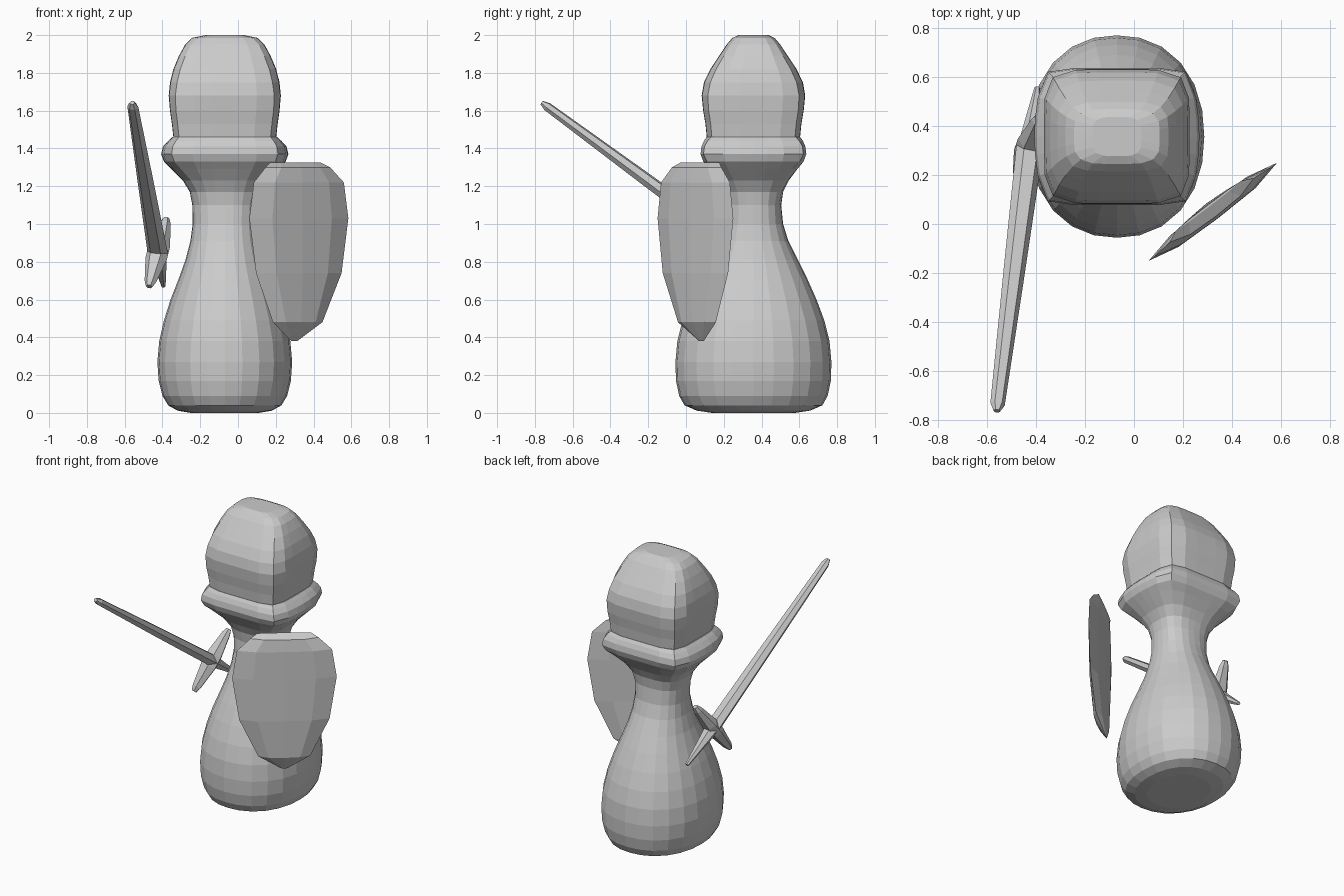
import bpy, bmesh
from math import cos, sin, pi, radians
from mathutils import Vector


def loft(name, rings):
    """Skin a list of equal-length closed rings and cap both ends."""
    bm = bmesh.new()
    vs = [[bm.verts.new(p) for p in ring] for ring in rings]
    n = len(vs[0])
    for a, b in zip(vs, vs[1:]):
        for i in range(n):
            j = (i + 1) % n
            bm.faces.new((a[i], a[j], b[j], b[i]))
    bm.faces.new(vs[0][::-1])
    bm.faces.new(vs[-1])
    bmesh.ops.remove_doubles(bm, verts=bm.verts[:], dist=1e-4)
    bmesh.ops.recalc_face_normals(bm, faces=bm.faces[:])
    me = bpy.data.meshes.new(name)
    bm.to_mesh(me)
    bm.free()
    ob = bpy.data.objects.new(name, me)
    bpy.context.collection.objects.link(ob)
    return ob


def section(z, a, b, n, bulge=0.0, segs=24):
    """Superellipse ring; bulge pulls the corners in so the x sides bow out."""
    ring = []
    for i in range(segs):
        t = 2 * pi * i / segs
        c, s = cos(t), sin(t)
        r = (abs(c) ** n + abs(s) ** n) ** (-1 / n)
        ring.append(Vector((-0.07 + a * r * c * (1 - bulge * (r * s) ** 2), 0.357 + b * r * s, z)))
    return ring


# Body and collar: height, half width x, half depth y, squareness, bulge
body = [
    (0.0, 0.18, 0.22, 2.2), (0.012, 0.25, 0.30, 2.2), (0.04, 0.30, 0.365, 2.2),
    (0.09, 0.33, 0.393, 2.2), (0.17, 0.35, 0.41, 2.2), (0.27, 0.357, 0.413, 2.2),
    (0.38, 0.347, 0.403, 2.2), (0.49, 0.322, 0.375, 2.2), (0.60, 0.287, 0.334, 2.2),
    (0.71, 0.244, 0.285, 2.2), (0.81, 0.208, 0.235, 2.2), (0.91, 0.182, 0.185, 2.3),
    (1.00, 0.17, 0.157, 2.4), (1.10, 0.172, 0.147, 2.6), (1.17, 0.185, 0.157, 3),
    (1.23, 0.222, 0.187, 4, 0.06), (1.29, 0.282, 0.232, 6, 0.1), (1.33, 0.322, 0.265, 9, 0.12),
    (1.37, 0.337, 0.28, 12, 0.13), (1.41, 0.327, 0.275, 12, 0.12), (1.44, 0.30, 0.262, 9, 0.08),
    (1.46, 0.278, 0.248, 7, 0.04),
]
# Head
head = [
    (1.46, 0.272, 0.247, 6), (1.53, 0.28, 0.254, 6), (1.60, 0.29, 0.266, 6),
    (1.68, 0.297, 0.274, 5.5), (1.75, 0.29, 0.262, 5), (1.82, 0.272, 0.228, 4.8),
    (1.89, 0.243, 0.182, 4.6), (1.95, 0.21, 0.142, 4.4), (1.985, 0.175, 0.112, 4),
    (2.0, 0.10, 0.08, 4),
]
loft("body", [section(*r) for r in body])
loft("head", [section(*r) for r in head])

# Shield: height, half width, depth offset, half thickness
ang = radians(37.4)
across = Vector((cos(ang), sin(ang), 0))
out = Vector((sin(ang), -cos(ang), 0))
rows = [
    (1.325, 0.17, -0.03, 0.004), (1.30, 0.215, -0.008, 0.03), (1.22, 0.30, 0.0, 0.033),
    (1.03, 0.33, 0.0, 0.034), (0.74, 0.285, 0.0, 0.034), (0.48, 0.165, -0.01, 0.032),
    (0.38, 0.02, -0.04, 0.003),
]
lens = [(1, 0), (0.6, 0.85), (0, 1), (-0.6, 0.85), (-1, 0), (-0.6, -0.85), (0, -1), (0.6, -0.85)]
loft("shield", [[Vector((0.322, 0.05, z)) + across * (u * w) + out * (d + v * t) for u, v in lens]
                for z, w, d, t in rows])

# Sword axes: blade direction, guard direction, sideways
end, tip = Vector((-0.395, 0.555, 0.672)), Vector((-0.56, -0.76, 1.64))
aim = (tip - end).normalized()
guard = Vector((0.09, 0.254, 0.36))
guard = (guard - aim * guard.dot(aim)).normalized()
side = aim.cross(guard)
centre = end + aim * 0.30


def bar(name, origin, along, u, v, stations, n):
    """Tapered bar with an n-sided section: distance, half width, half height."""
    loft(name, [[origin + along * d + u * (a * cos(2 * pi * i / n)) + v * (b * sin(2 * pi * i / n))
                 for i in range(n)] for d, a, b in stations])


bar("blade", centre, aim, side, guard,
    [(0, 0.056, 0.042), (0.65, 0.044, 0.035), (1.31, 0.03, 0.024), (1.345, 0.014, 0.012)], 6)
bar("grip", centre, -aim, side, guard, [(0, 0.05, 0.045), (0.12, 0.035, 0.03), (0.30, 0.012, 0.012)], 6)
bar("guard", centre, guard, side, aim,
    [(-0.225, 0.018, 0.016), (-0.19, 0.032, 0.028), (-0.04, 0.058, 0.048),
     (0.04, 0.058, 0.048), (0.19, 0.032, 0.028), (0.225, 0.018, 0.016)], 6)
